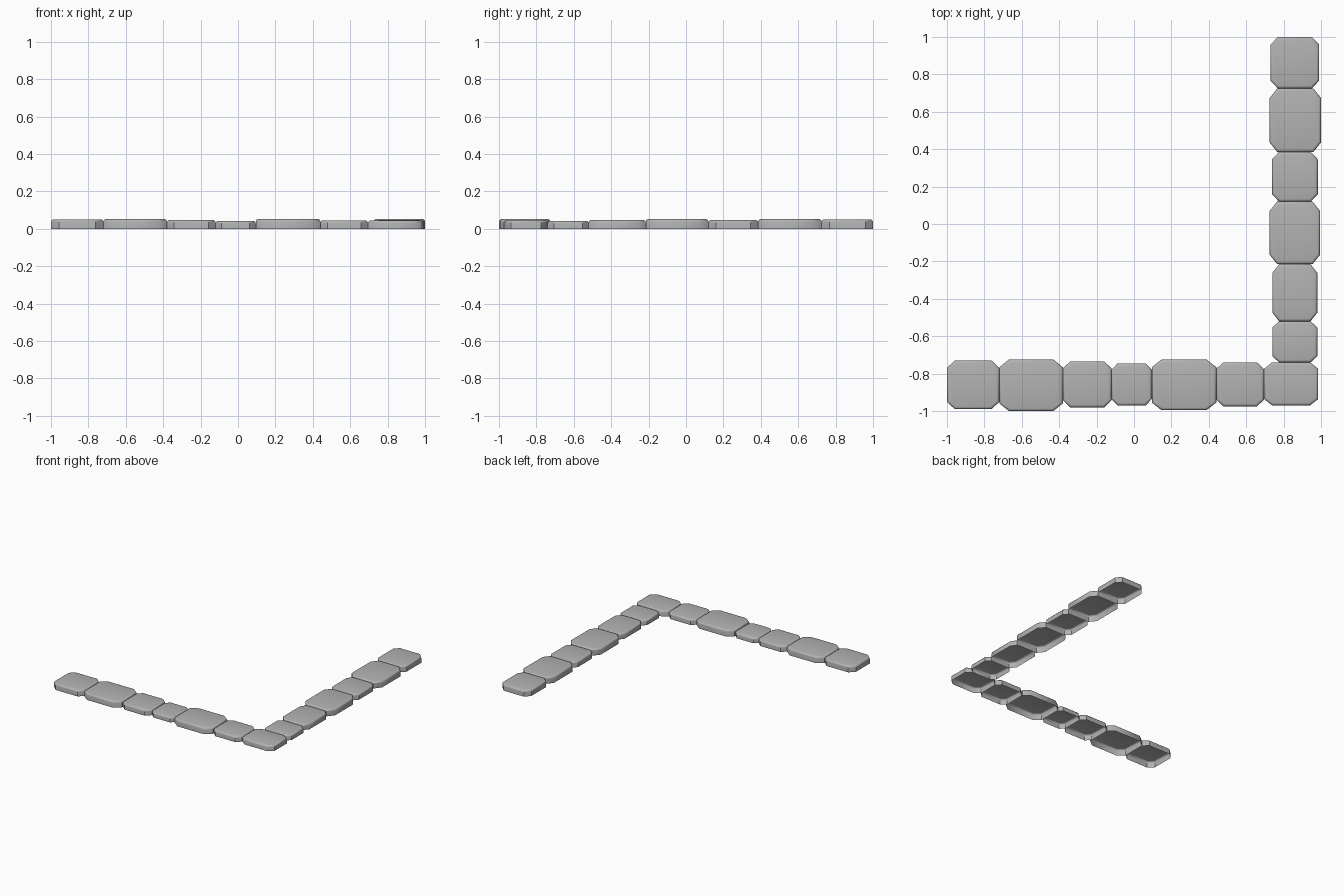
import bpy, bmesh, math

if "Cube" in bpy.data.objects:
    bpy.data.objects.remove(bpy.data.objects["Cube"], do_unlink=True)

# Single stone colour
stone = bpy.data.materials.new("stone_grey")
stone.use_nodes = True
grey = (0.45, 0.45, 0.45, 1)
stone.diffuse_color = grey
stone.node_tree.nodes["Principled BSDF"].inputs["Base Color"].default_value = grey


def ring(bm, hx, hy, cx, cy, inset, z):
    """Octagonal outline, offset inward by inset."""
    cx, cy = cx - inset * 0.586, cy - inset * 0.586
    hx, hy = hx - inset, hy - inset
    outline = []
    for sx, sy in ((1, 1), (-1, 1), (-1, -1), (1, -1)):
        pair = [(sx * hx, sy * (hy - cy)), (sx * (hx - cx), sy * hy)]
        outline += pair if sx * sy > 0 else pair[::-1]
    return [bm.verts.new((x, y, z)) for x, y in outline]


def paver(name, x0, x1, y0, y1, height):
    """Chamfered stone with a rounded top rim and an open underside."""
    hx, hy = (x1 - x0) / 2, (y1 - y0) / 2
    cx, cy = 0.045 * hx / 0.15, 0.045 * hy / 0.15
    rim = 0.014
    bm = bmesh.new()
    rings = [ring(bm, hx, hy, cx, cy, 0, 0)]
    for step in range(4):
        a = step * math.pi / 6
        rings.append(ring(bm, hx, hy, cx, cy, rim * (1 - math.cos(a)),
                          height - rim * (1 - math.sin(a))))
    for low, high in zip(rings, rings[1:]):
        for i in range(8):
            j = (i + 1) % 8
            bm.faces.new((low[i], low[j], high[j], high[i]))
    bm.faces.new(rings[-1])
    mesh = bpy.data.meshes.new(name)
    bm.to_mesh(mesh)
    bm.free()
    mesh.materials.append(stone)
    obj = bpy.data.objects.new(name, mesh)
    obj.location = ((x0 + x1) / 2, (y0 + y1) / 2, 0)
    bpy.context.collection.objects.link(obj)
    bpy.ops.object.select_all(action="DESELECT")
    obj.select_set(True)
    bpy.context.view_layer.objects.active = obj
    bpy.ops.object.shade_smooth_by_angle(angle=math.radians(40))


# Front row: start, end, near side, far side, height
front_row = [
    (-1.0, -0.72, -0.99, -0.73, 0.05),
    (-0.72, -0.38, -1.0, -0.725, 0.052),
    (-0.38, -0.12, -0.98, -0.735, 0.047),
    (-0.12, 0.095, -0.97, -0.745, 0.042),
    (0.095, 0.44, -0.995, -0.725, 0.052),
    (0.44, 0.695, -0.975, -0.74, 0.045),
    (0.695, 0.985, -0.97, -0.74, 0.045),
]
for n, (x0, x1, y0, y1, h) in enumerate(front_row, 1):
    paver(f"front_stone_{n}", x0, x1, y0, y1, h)

# Side row, running back from the corner stone
side_row = [
    (-0.74, -0.52, 0.74, 0.98, 0.042),
    (-0.52, -0.215, 0.74, 0.98, 0.047),
    (-0.215, 0.12, 0.725, 0.995, 0.052),
    (0.12, 0.385, 0.738, 0.983, 0.047),
    (0.385, 0.725, 0.725, 1.0, 0.052),
    (0.725, 1.0, 0.73, 0.99, 0.05),
]
for n, (y0, y1, x0, x1, h) in enumerate(side_row, 1):
    paver(f"side_stone_{n}", x0, x1, y0, y1, h)
